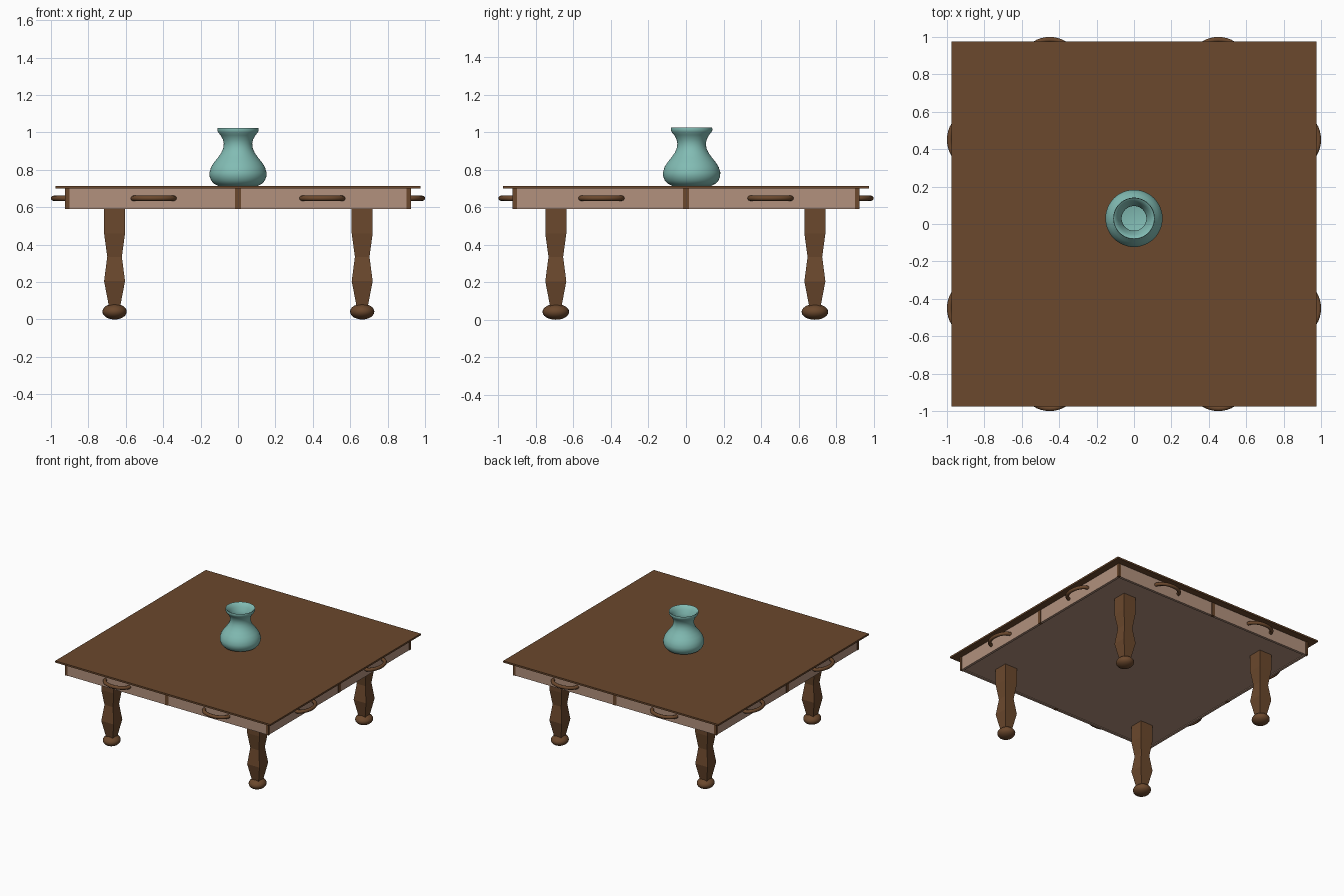
import bpy, bmesh, math
from mathutils import Matrix, Vector

if "Cube" in bpy.data.objects:
    bpy.data.objects.remove(bpy.data.objects["Cube"])


def material(name, rgb):
    m = bpy.data.materials.new(name)
    m.diffuse_color = (*rgb, 1)
    m.use_nodes = True
    m.node_tree.nodes["Principled BSDF"].inputs["Base Color"].default_value = m.diffuse_color
    return m


BROWN = material("dark wood", (0.147, 0.065, 0.026))
TAN = material("pale wood", (0.445, 0.283, 0.205))
TEAL = material("teal glaze", (0.223, 0.503, 0.456))


def finish(name, bm, mat, smooth=False):
    bmesh.ops.recalc_face_normals(bm, faces=bm.faces)
    me = bpy.data.meshes.new(name)
    bm.to_mesh(me)
    bm.free()
    ob = bpy.data.objects.new(name, me)
    bpy.context.collection.objects.link(ob)
    me.materials.append(mat)
    if smooth:
        bpy.ops.object.select_all(action='DESELECT')
        ob.select_set(True)
        bpy.context.view_layer.objects.active = ob
        bpy.ops.object.shade_smooth_by_angle(angle=math.radians(40))
    return ob


def box(name, lo, hi, mat, turn=0):
    lo, hi = Vector(lo), Vector(hi)
    bm = bmesh.new()
    bmesh.ops.create_cube(bm, size=1, matrix=Matrix.Translation((lo + hi) / 2)
                          @ Matrix.Diagonal((*(hi - lo), 1)))
    bm.transform(Matrix.Rotation(turn, 4, 'Z'))
    return finish(name, bm, mat)


def loft(bm, rings, closed_ends=True):
    """Skin a list of equal-length point rings."""
    rows = [[bm.verts.new(p) for p in r] for r in rings]
    n = len(rows[0])
    for a, b in zip(rows, rows[1:]):
        for i in range(n):
            j = (i + 1) % n
            bm.faces.new((a[i], a[j], b[j], b[i]))
    if closed_ends:
        bm.faces.new(rows[0])
        bm.faces.new(rows[-1])


# Table top and drawer box
box("table_top", (-0.976, -0.976, 0.70), (0.976, 0.976, 0.714), BROWN)
box("drawer_box", (-0.905, -0.905, 0.596), (0.905, 0.905, 0.70), TAN)


def handle(name, x, turn):
    # Half-ellipse bar bowed outwards from the drawer front
    bm = bmesh.new()
    rings = []
    for k in range(17):
        t = math.pi * k / 16
        c = Vector((x + 0.11 * math.cos(t), -0.913 - 0.073 * math.sin(t), 0.648))
        out = Vector((math.cos(t) * 0.073, -math.sin(t) * 0.11, 0)).normalized()
        rings.append([c + 0.014 * (out * math.cos(a) + Vector((0, 0, math.sin(a))))
                      for a in (math.tau * i / 12 for i in range(12))])
    loft(bm, rings)
    bm.transform(Matrix.Rotation(turn, 4, 'Z'))
    finish(name, bm, BROWN, True)


# Each side: two drawer fronts with handles, a divider and a corner post
for s, side in enumerate(("front", "right", "back", "left")):
    turn = s * math.pi / 2
    for x, part in ((-0.46, "a"), (0.46, "b")):
        box(f"{side}_drawer_{part}", (x - 0.445, -0.92, 0.59),
            (x + 0.445, -0.90, 0.70), TAN, turn)
        handle(f"{side}_handle_{part}", x * 0.98, turn)
    box(f"{side}_divider", (-0.015, -0.923, 0.59), (0.015, -0.90, 0.70), BROWN, turn)
    box(f"{side}_corner_post", (-0.924, -0.924, 0.59), (-0.902, -0.902, 0.70), BROWN, turn)

# Four faceted square legs on flattened ball feet
LEG = ((0.08, 0.032), (0.205, 0.056), (0.335, 0.039), (0.46, 0.056), (0.60, 0.056))
for x, xn in ((-0.66, "left"), (0.664, "right")):
    for y, yn in ((-0.694, "front"), (0.687, "back")):
        bm = bmesh.new()
        loft(bm, [[(x + sx * h, y + sy * h, z) for sx, sy in
                   ((-1, -1), (1, -1), (1, 1), (-1, 1))]
                  for z, h in ((0.05, 0.03),) + LEG])
        finish(f"{yn}_{xn}_leg", bm, BROWN)
        bm = bmesh.new()
        bmesh.ops.create_uvsphere(bm, u_segments=24, v_segments=12, radius=1,
                                  matrix=Matrix.Translation((x, y, 0.042))
                                  @ Matrix.Diagonal((0.065, 0.071, 0.042, 1)))
        finish(f"{yn}_{xn}_foot", bm, BROWN, True)

# Hollow turned vase: outside going up, then inside going down
PROFILE = ((0.105, 0.714), (0.127, 0.725), (0.143, 0.742), (0.152, 0.765), (0.153, 0.785),
           (0.144, 0.815), (0.128, 0.84), (0.108, 0.865), (0.09, 0.89), (0.079, 0.915),
           (0.076, 0.94), (0.081, 0.963), (0.093, 0.985), (0.106, 1.0), (0.111, 1.013),
           (0.109, 1.025), (0.10, 1.02), (0.086, 0.995), (0.072, 0.965), (0.066, 0.94),
           (0.07, 0.915), (0.095, 0.865), (0.135, 0.80), (0.135, 0.75), (0.10, 0.73))
bm = bmesh.new()
loft(bm, [[(r * math.cos(a), 0.03 + r * math.sin(a), z)
           for a in (math.tau * i / 48 for i in range(48))] for r, z in PROFILE])
finish("vase", bm, TEAL, True)
